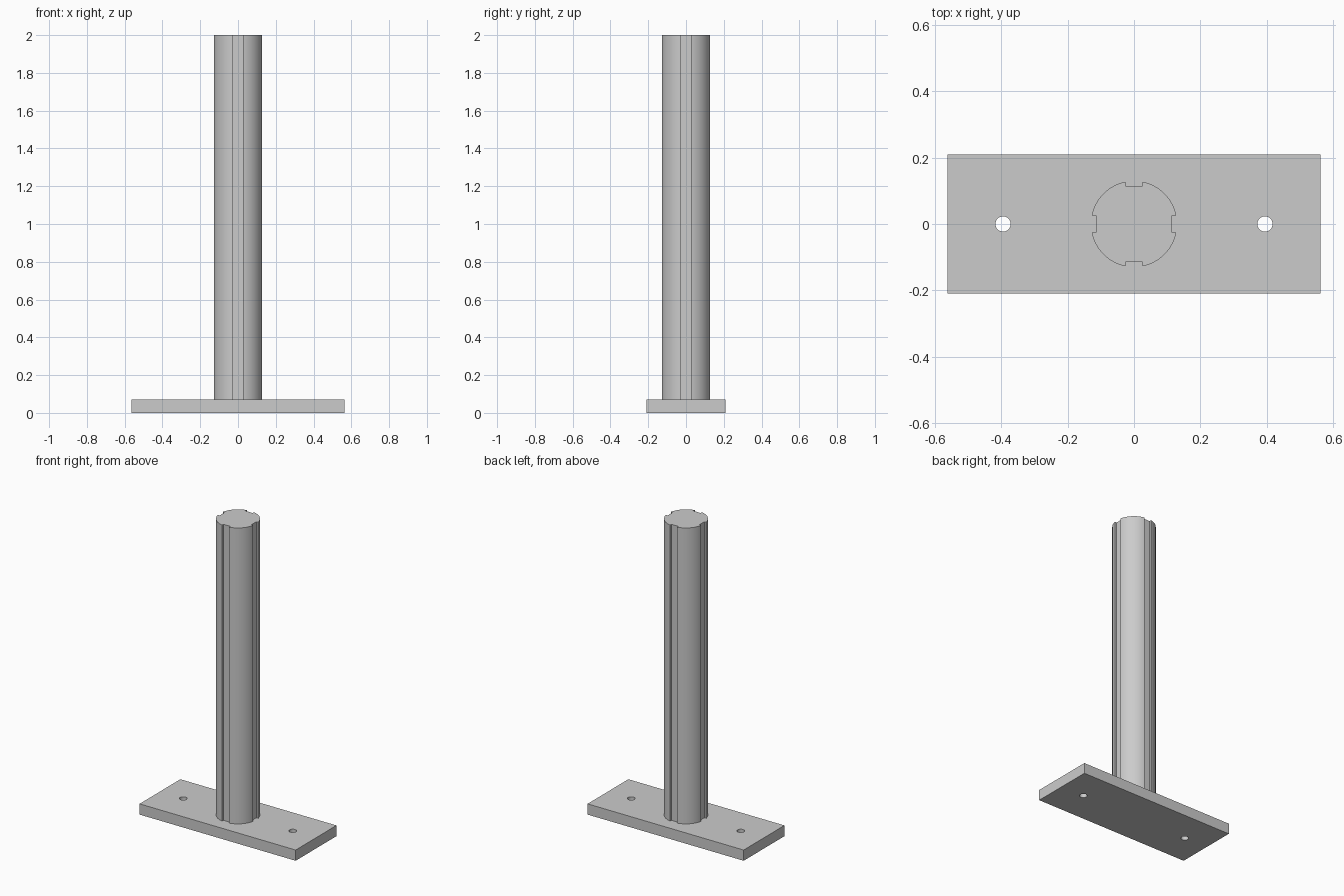
import bpy
import bmesh
from math import sin, cos, pi, asin, radians
from mathutils import Matrix, Vector

cube = bpy.data.objects.get("Cube")
if cube:
    bpy.data.objects.remove(cube, do_unlink=True)

GREY = (0.6, 0.6, 0.6, 1.0)
steel = bpy.data.materials.new("grey_steel")
steel.use_nodes = True
steel.diffuse_color = GREY
steel.node_tree.nodes["Principled BSDF"].inputs["Base Color"].default_value = GREY

PLATE_X, PLATE_Y, PLATE_Z = 0.563, 0.21, 0.07
HOLE_X, HOLE_R = 0.395, 0.023
POST_R, POST_TOP = 0.13, 2.0
SLOT_HALF, SLOT_FLOOR = 0.026, 0.114


def circle(cx, radius, count):
    return [(cx + radius * cos(2 * pi * i / count), radius * sin(2 * pi * i / count))
            for i in range(count)]


def extrude_outline(name, loops, bottom, top):
    """Fill 2D outlines (inner loops become holes) and extrude them in z."""
    curve = bpy.data.curves.new(name, "CURVE")
    curve.dimensions = "2D"
    curve.fill_mode = "BOTH"
    curve.extrude = (top - bottom) / 2
    for loop in loops:
        spline = curve.splines.new("POLY")
        spline.points.add(len(loop) - 1)
        for point, (x, y) in zip(spline.points, loop):
            point.co = (x, y, 0, 1)
        spline.use_cyclic_u = True
    temp = bpy.data.objects.new(name + "_outline", curve)
    bpy.context.collection.objects.link(temp)
    bpy.context.view_layer.update()
    mesh = bpy.data.meshes.new_from_object(
        temp.evaluated_get(bpy.context.evaluated_depsgraph_get()))
    bpy.data.objects.remove(temp, do_unlink=True)

    # Weld caps to walls and lift to height
    bm = bmesh.new()
    bm.from_mesh(mesh)
    bmesh.ops.remove_doubles(bm, verts=bm.verts, dist=0.0001)
    bmesh.ops.recalc_face_normals(bm, faces=bm.faces)
    bmesh.ops.translate(bm, verts=bm.verts, vec=(0, 0, (top + bottom) / 2))
    bm.to_mesh(mesh)
    bm.free()
    mesh.name = name
    mesh.materials.clear()
    mesh.materials.append(steel)

    obj = bpy.data.objects.new(name, mesh)
    bpy.context.collection.objects.link(obj)
    bpy.ops.object.select_all(action="DESELECT")
    obj.select_set(True)
    bpy.context.view_layer.objects.active = obj
    bpy.ops.object.shade_smooth_by_angle(angle=radians(30))
    return obj


# Base plate with two bolt holes
rectangle = [(-PLATE_X, -PLATE_Y), (PLATE_X, -PLATE_Y),
             (PLATE_X, PLATE_Y), (-PLATE_X, PLATE_Y)]
extrude_outline("base_plate",
                [rectangle, circle(-HOLE_X, HOLE_R, 32), circle(HOLE_X, HOLE_R, 32)],
                0, PLATE_Z)

# Round post with four lengthwise slots: one quarter outline, turned four times
edge = asin(SLOT_HALF / POST_R)
steps = 16
quarter = [Vector((SLOT_FLOOR, -SLOT_HALF)), Vector((SLOT_FLOOR, SLOT_HALF))]
for i in range(steps + 1):
    a = edge + (pi / 2 - 2 * edge) * i / steps
    quarter.append(Vector((POST_R * cos(a), POST_R * sin(a))))
outline = [tuple(Matrix.Rotation(k * pi / 2, 2) @ p) for k in range(4) for p in quarter]
extrude_outline("slotted_post", [outline], PLATE_Z, POST_TOP)
